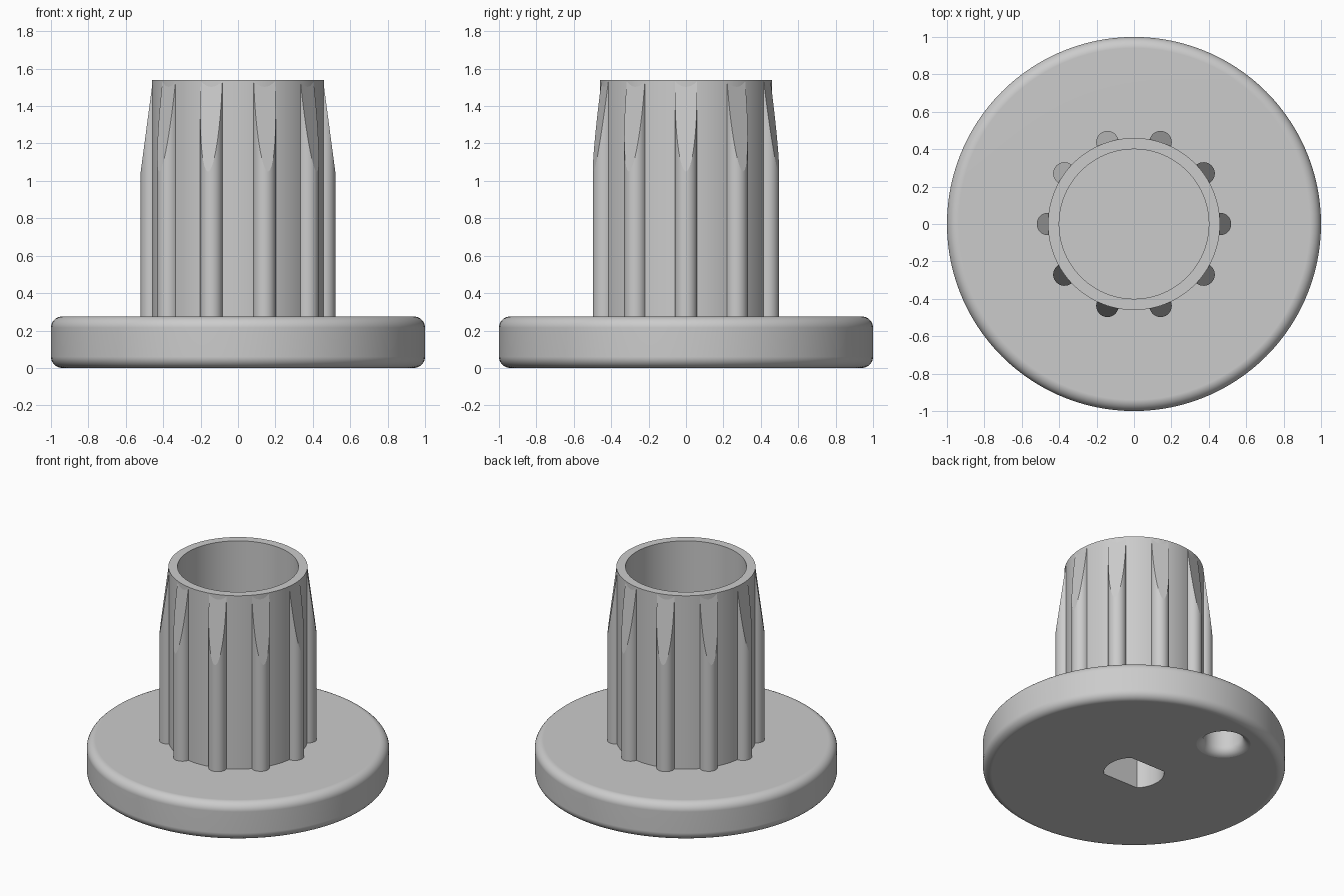
import bpy, bmesh, math
from mathutils import Matrix

cube = bpy.data.objects.get("Cube")
if cube:
    bpy.data.objects.remove(cube, do_unlink=True)

# Main sizes
HEIGHT, DISC_TOP, FLOOR = 1.54, 0.275, 0.5
TUBE_OUT, TUBE_IN = 0.46, 0.4
ROUND = 0.06
RIBS = 10

grey = bpy.data.materials.new("plain_grey")
grey.use_nodes = True
COLOUR = (0.6, 0.6, 0.6, 1)
grey.diffuse_color = COLOUR
grey.node_tree.nodes["Principled BSDF"].inputs["Base Color"].default_value = COLOUR


def make_object(name, bm):
    bmesh.ops.recalc_face_normals(bm, faces=bm.faces)
    mesh = bpy.data.meshes.new(name)
    bm.to_mesh(mesh)
    bm.free()
    mesh.materials.append(grey)
    obj = bpy.data.objects.new(name, mesh)
    bpy.context.collection.objects.link(obj)
    return obj


def loft(bm, rings):
    """Skin a list of equal closed rings and cap both ends; return the last cap."""
    loops = [[bm.verts.new(p) for p in ring] for ring in rings]
    n = len(loops[0])
    for a, b in zip(loops, loops[1:]):
        for i in range(n):
            j = (i + 1) % n
            bm.faces.new((a[i], a[j], b[j], b[i]))
    bm.faces.new(loops[0][::-1])
    return bm.faces.new(loops[-1])


def circle(r, z, n):
    return [(r * math.cos(2 * math.pi * i / n), r * math.sin(2 * math.pi * i / n), z)
            for i in range(n)]


def arc(cx, cz, r, start, end, steps=8):
    angles = [math.radians(start + (end - start) * i / steps) for i in range(steps + 1)]
    return [(cx + r * math.cos(a), cz + r * math.sin(a)) for a in angles]


def lathe(name, profile, n):
    bm = bmesh.new()
    loft(bm, [circle(r, z, n) for r, z in profile])
    return make_object(name, bm)


def activate(obj):
    bpy.ops.object.select_all(action='DESELECT')
    obj.select_set(True)
    bpy.context.view_layer.objects.active = obj


def cut(target, cutter):
    activate(target)
    mod = target.modifiers.new("cut", 'BOOLEAN')
    mod.operation, mod.solver, mod.object = 'DIFFERENCE', 'EXACT', cutter
    bpy.ops.object.modifier_apply(modifier=mod.name)
    bpy.data.objects.remove(cutter, do_unlink=True)


def smooth(obj):
    activate(obj)
    bpy.ops.object.shade_smooth_by_angle(angle=math.radians(30))
    obj.modifiers.new("even_shading", 'WEIGHTED_NORMAL').keep_sharp = True


# Rounded disc and hollow tube, turned in one piece
profile = arc(1 - ROUND, ROUND, ROUND, -90, 0)
profile += arc(1 - ROUND, DISC_TOP - ROUND, ROUND, 0, 90)
profile += [(TUBE_OUT, DISC_TOP), (TUBE_OUT, HEIGHT), (TUBE_IN, HEIGHT), (TUBE_IN, FLOOR)]
body = lathe("disc_and_tube", profile, 120)

# Blind finger hole with a rounded mouth, under the disc
hole_r, hole_depth = 0.13, 0.18
mouth = arc(hole_r + ROUND, ROUND, ROUND, 180, 270)
finger = lathe("finger_hole_cutter",
               [(hole_r, hole_depth)] + mouth + [(hole_r + ROUND, -0.05)], 48)
finger.location = (-0.21, 0.67, -0.001)
cut(body, finger)

# Shaft socket with two flats
bm = bmesh.new()
flat = 0.14
loft(bm, [[(x, max(-flat, min(flat, y)), z) for x, y, z in circle(0.2, h, 64)]
          for h in (-0.05, 0.4)])
cut(body, make_object("socket_cutter", bm))
smooth(body)

# Half-round ribs whose tops are cut back by a sloping plane
bm = bmesh.new()
back, rib_r, cut_start = TUBE_OUT - 0.005, 0.06, 1.05
reach = TUBE_OUT + rib_r
section = [(back, -rib_r)] + arc(TUBE_OUT, 0, rib_r, -90, 90, 18) + [(back, rib_r)]
for k in range(RIBS):
    turn = Matrix.Rotation(2 * math.pi * k / RIBS, 3, 'Z')
    before = set(bm.verts)
    base = [(x, y, DISC_TOP - 0.01) for x, y in section]
    top = [(x, y, cut_start + (reach - x) / (reach - back) * (HEIGHT - cut_start))
           for x, y in section]
    cap = loft(bm, [base, top])
    for edge in cap.edges:
        edge.smooth = False
    bmesh.ops.rotate(bm, verts=[v for v in bm.verts if v not in before],
                     cent=(0, 0, 0), matrix=turn)
smooth(make_object("grip_ribs", bm))
